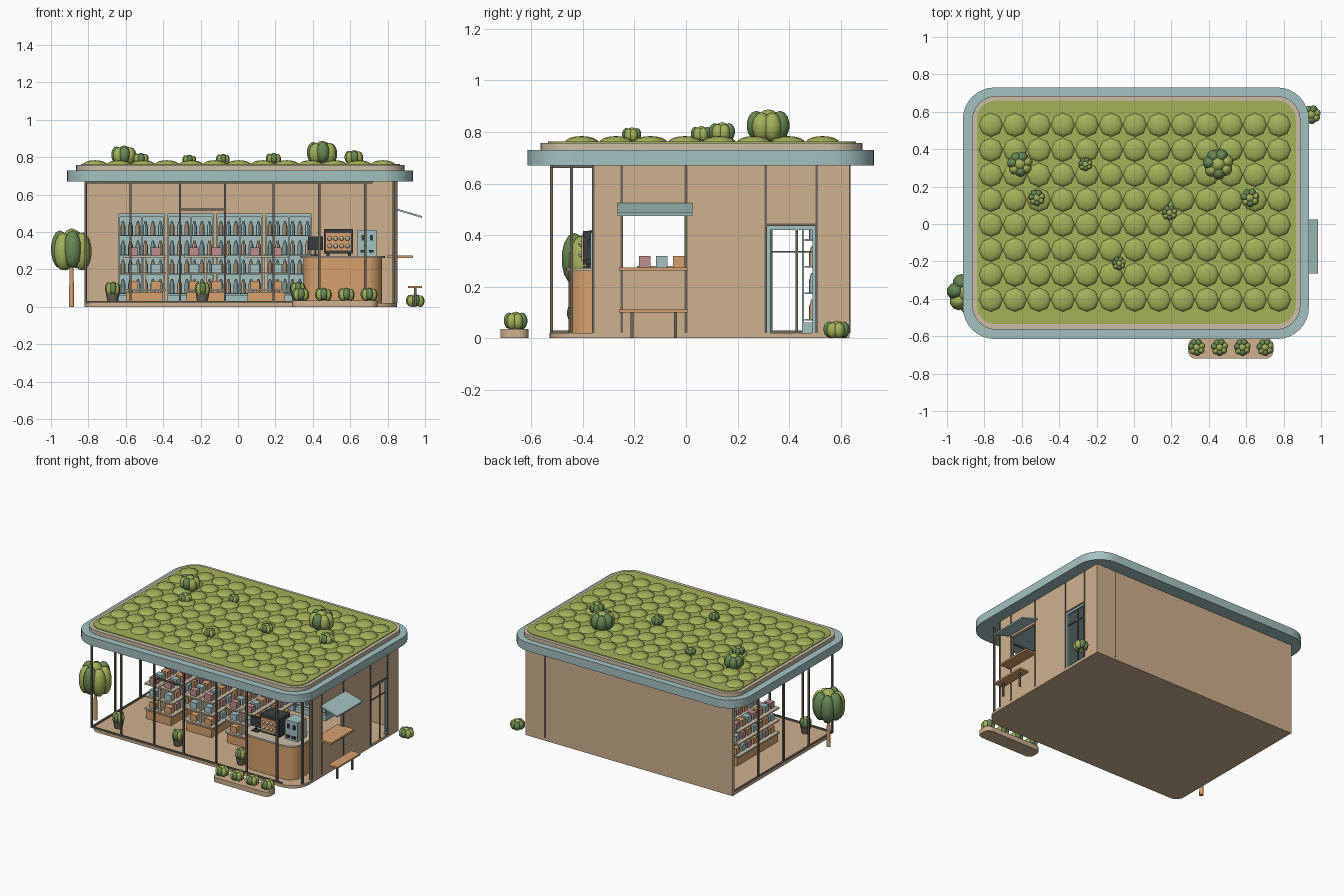
import bpy, bmesh, math
from mathutils import Matrix, Vector

if "Cube" in bpy.data.objects:
    bpy.data.objects.remove(bpy.data.objects["Cube"])


def material(name, r, g, b):
    lin = [((c / 255 + 0.055) / 1.055) ** 2.4 for c in (r, g, b)] + [1]
    m = bpy.data.materials.new(name)
    m.use_nodes = True
    m.diffuse_color = lin
    m.node_tree.nodes["Principled BSDF"].inputs["Base Color"].default_value = lin
    return m


TEAL = material("pale_teal", 164, 194, 193)
WALL = material("wall_beige", 206, 177, 143)
WOOD = material("warm_wood", 214, 161, 110)
LEAF = material("light_leaf", 163, 177, 90)
DARK_LEAF = material("dark_leaf", 104, 136, 84)
FRAME = material("frame_brown", 112, 103, 90)
BLACK = material("charcoal", 58, 62, 64)
PINK = material("dusty_pink", 190, 143, 143)
STONE = material("light_stone", 204, 190, 168)


class Part:
    """Collects simple shapes into one object."""

    def __init__(self, name, *mats):
        self.name, self.mats, self.bm = name, mats, bmesh.new()

    def paint(self, verts, idx):
        for f in {f for v in verts for f in v.link_faces}:
            f.material_index = idx

    def box(self, x0, x1, y0, y1, z0, z1, idx=0):
        mid = Vector((x0 + x1, y0 + y1, z0 + z1)) / 2
        m = Matrix.Translation(mid) @ Matrix.Diagonal((x1 - x0, y1 - y0, z1 - z0, 1))
        self.paint(bmesh.ops.create_cube(self.bm, size=1, matrix=m)["verts"], idx)
        return self

    def cyl(self, x, y, z0, z1, r0, r1, sides=8, idx=0):
        m = Matrix.Translation((x, y, (z0 + z1) / 2))
        self.paint(bmesh.ops.create_cone(self.bm, cap_ends=True, segments=sides, radius1=r0,
                                         radius2=r1, depth=z1 - z0, matrix=m)["verts"], idx)
        return self

    def ball(self, x, y, z, rx, ry, rz, u=10, v=7, idx=0):
        m = Matrix.Translation((x, y, z)) @ Matrix.Diagonal((rx, ry, rz, 1))
        self.paint(bmesh.ops.create_uvsphere(self.bm, u_segments=u, v_segments=v, radius=1,
                                             matrix=m)["verts"], idx)
        return self

    def slab(self, x0, x1, y0, y1, z0, z1, radii, idx=0):
        # radii: back right, back left, front left, front right
        pts = []
        corners = ((x1, y1, -1, -1), (x0, y1, 1, -1), (x0, y0, 1, 1), (x1, y0, -1, 1))
        for k, ((x, y, sx, sy), r) in enumerate(zip(corners, radii)):
            for i in range(9 if r else 1):
                a = math.pi / 2 * (k + i / 8)
                pts.append((x + sx * r + r * math.cos(a), y + sy * r + r * math.sin(a), z0)
                           if r else (x, y, z0))
        face = self.bm.faces.new([self.bm.verts.new(p) for p in pts])
        ext = bmesh.ops.extrude_face_region(self.bm, geom=[face])["geom"]
        top = [v for v in ext if isinstance(v, bmesh.types.BMVert)]
        bmesh.ops.translate(self.bm, verts=top, vec=(0, 0, z1 - z0))
        self.paint(top, idx)
        return self

    def done(self, smooth=0):
        bmesh.ops.recalc_face_normals(self.bm, faces=self.bm.faces[:])
        mesh = bpy.data.meshes.new(self.name)
        self.bm.to_mesh(mesh)
        self.bm.free()
        for m in self.mats:
            mesh.materials.append(m)
        ob = bpy.data.objects.new(self.name, mesh)
        bpy.context.collection.objects.link(ob)
        if smooth:
            bpy.ops.object.select_all(action="DESELECT")
            ob.select_set(True)
            bpy.context.view_layer.objects.active = ob
            bpy.ops.object.shade_smooth_by_angle(angle=math.radians(smooth))
        return ob


def bush(name, x, y, z, r, h):
    """Lobed shrub of height h standing on z."""
    p = Part(name, LEAF, DARK_LEAF)
    p.ball(x, y, z + h * 0.55, r * 0.55, r * 0.55, h * 0.45)
    for i in range(7):
        a = i * math.tau / 7 + 0.3
        p.ball(x + r * 0.56 * math.cos(a), y + r * 0.56 * math.sin(a), z + h * (0.45 + 0.05 * (i % 2)),
               r * 0.44, r * 0.44, h * 0.45, idx=1 if i % 2 or i == 2 else 0)
    p.done(50)


# Roof
Part("roof_slab", TEAL).slab(-.915, .935, -.615, .73, .67, .73, [.17] * 4).done(30)
Part("roof_rim", STONE).slab(-.865, .89, -.565, .685, .73, .758, [.13] * 4).done(30)
Part("roof_lawn", LEAF).slab(-.84, .865, -.535, .66, .758, .763, [.1] * 4).done(30)
mounds = Part("roof_mounds", LEAF)
for i in range(13):
    for j in range(8):
        mounds.ball(-.765 + i * .1283, -.405 + j * .1335, .758, .066, .066, .026, 8, 8)
mounds.done(50)
for i, (x, y, r, h) in enumerate(((-.61, .32, .07, .1), (-.26, .32, .038, .05), (-.52, .14, .045, .06),
                                  (-.08, -.21, .038, .055), (.19, .06, .042, .06),
                                  (.45, .32, .085, .125), (.62, .14, .052, .075))):
    bush(f"roof_bush_{i + 1}", x, y, .763, r, h)

# Floor and walls
Part("floor", WALL).slab(-.82, .85, -.53, .635, 0, .02, [0, 0, .06, .13]).done(30)
Part("back_wall", WALL).box(-.82, .85, .615, .635, .02, .67).done()
wall = Part("right_wall", WALL)
for y0, y1, z0, z1 in ((-.36, -.25, .02, .67), (-.25, 0, .02, .27), (-.25, 0, .5, .67),
                       (0, .31, .02, .67), (.31, .505, .44, .67), (.505, .615, .02, .67)):
    wall.box(.83, .85, y0, y1, z0, z1)
wall.done()
trim = Part("wall_trim", FRAME)
for y in (-.36, -.25, 0, .31, .507):
    trim.box(.828, .854, y - .005, y + .005, .02, .67)
trim.box(.828, .854, .31, .507, .435, .445).box(.69, .698, .635, .638, .02, .67)
trim.done()

# Glazing frame on the front and left
posts = Part("glazing_posts", FRAME)
for x in (-.815, -.575, -.31, -.07, .19, .435, .68):
    posts.box(x - .006, x + .006, -.528, -.516, .02, .67)
for y in (.33, .04, -.25):
    posts.box(-.82, -.808, y - .006, y + .006, .02, .67)
posts.box(.825, .837, -.45, -.438, .02, .67)
posts.box(-.31, -.07, -.528, -.516, .515, .525)
for z in (.02, .66):
    posts.box(-.815, .72, -.528, -.516, z, z + .01)
    posts.box(-.82, -.808, -.525, .615, z, z + .01)
posts.done()

# Side door
door = Part("side_door", TEAL, FRAME)
for y in (.315, .49):
    door.box(.835, .848, y, y + .013, .02, .435)
door.box(.835, .848, .315, .503, .42, .435)
door.box(.838, .846, .425, .435, .02, .42, 1).box(.838, .846, .328, .49, .332, .338, 1)
door.done()

# Serving window: awning, sill and bench
awning = Part("awning", TEAL).box(.85, .985, -.265, .025, .515, .525)
for v in awning.bm.verts:
    if v.co.x > .9:
        v.co.z -= .04
awning.done()
Part("window_sill", WOOD).box(.8, .935, -.26, .005, .262, .275).done()
bench = Part("bench", WOOD, FRAME).box(.91, .985, -.26, .005, .1, .112)
for y in (-.21, -.04):
    bench.box(.942, .954, y - .006, y + .006, 0, .1, 1)
bench.done()

# Tall bottle cabinets along the back wall
for n in range(4):
    x = -.515 + n * .262
    cab = Part(f"bottle_cabinet_{n + 1}", TEAL, WALL)
    cab.box(x - .123, x + .123, .575, .6, .02, .5).box(x - .123, x + .123, .45, .6, .48, .5)
    cab.box(x - .123, x + .123, .45, .6, .02, .06)
    for s in (-.123, -.004, .115):
        cab.box(x + s, x + s + .008, .45, .458, .06, .48)
    for k in range(4):
        z = .075 + k * .103
        cab.box(x - .123, x + .123, .46, .575, z - .006, z)
        for b in range(6):
            bx, c = x - .1 + b * .04, (b + k) % 2
            cab.cyl(bx, .49, z, z + .05, .013, .013, idx=c)
            cab.cyl(bx, .49, z + .05, z + .075, .011, .005, idx=c)
    cab.done(40)

# Low display shelves running front to back
for n in range(3):
    x = -.5 + n * .325
    shelf = Part(f"display_shelf_{n + 1}", WOOD, STONE, PINK, TEAL)
    shelf.box(x - .1, x + .1, -.2, .27, .02, .08).box(x - .008, x + .008, -.19, .26, .08, .28, 1)
    for k, z in enumerate((.095, .185, .275)):
        shelf.box(x - .115, x + .115, -.2, .27, z - .01, z, 1)
        for j in range(7):
            y = -.16 + j * .066
            for s in (-.06, .06):
                shelf.box(x + s - .026, x + s + .026, y - .022, y + .022, z, z + .043,
                          (2, 3, 0)[(j + 2 - k + 3) % 3 if k < 2 else j % 3])
    shelf.done()

# Counter with machines
Part("counter", WOOD).slab(.35, .77, -.455, -.22, .02, .26, [.03, .03, .09, .09]).done(30)
Part("counter_top", STONE).slab(.335, .785, -.465, -.21, .26, .272, [.03, .03, .1, .1]).done(30)
oven = Part("pastry_oven", BLACK, WOOD, STONE).box(.46, .615, -.4, -.28, .285, .415)
oven.box(.47, .605, -.406, -.4, .3, .395, 1)
for x in (.48, .595):
    oven.box(x - .008, x + .008, -.38, -.3, .272, .285)
for i in range(4):
    for z in (.325, .365):
        oven.ball(.49 + i * .032, -.407, z, .012, .01, .012, 8, 6, 2)
oven.done(40)
Part("till_screen", BLACK).box(.375, .455, -.39, -.375, .305, .375).box(
    .41, .42, -.385, -.375, .272, .31).box(.39, .44, -.4, -.36, .272, .279).done()
drinks = Part("drinks_machine", TEAL, BLACK).box(.64, .74, -.37, -.27, .272, .41)
for x in (.667, .713):
    drinks.box(x - .008, x + .008, -.378, -.37, .355, .385, 1)
    drinks.box(x - .012, x + .012, -.385, -.37, .29, .305, 1)
drinks.done()

# Planter, pots and shrubs
Part("planter", WALL).slab(.29, .745, -.72, -.61, 0, .035, [.04] * 4).done(30)
for i in range(4):
    bush(f"planter_bush_{i + 1}", .335 + i * .122, -.66, .033, .047, .07)
for i, x in enumerate((-.67, -.19, .32)):
    Part(f"pot_{i + 1}", FRAME).cyl(x, -.42, .02, .068, .026, .036, 12).done(40)
    bush(f"pot_plant_{i + 1}", x, -.42, .06, .042, .075)
bush("corner_bush", .948, .585, 0, .052, .068)

# Tree
Part("tree_trunk", WOOD).cyl(-.89, -.37, 0, .26, .015, .01, 10).done(40)
bush("tree_crown", -.89, -.37, .195, .113, .225)
